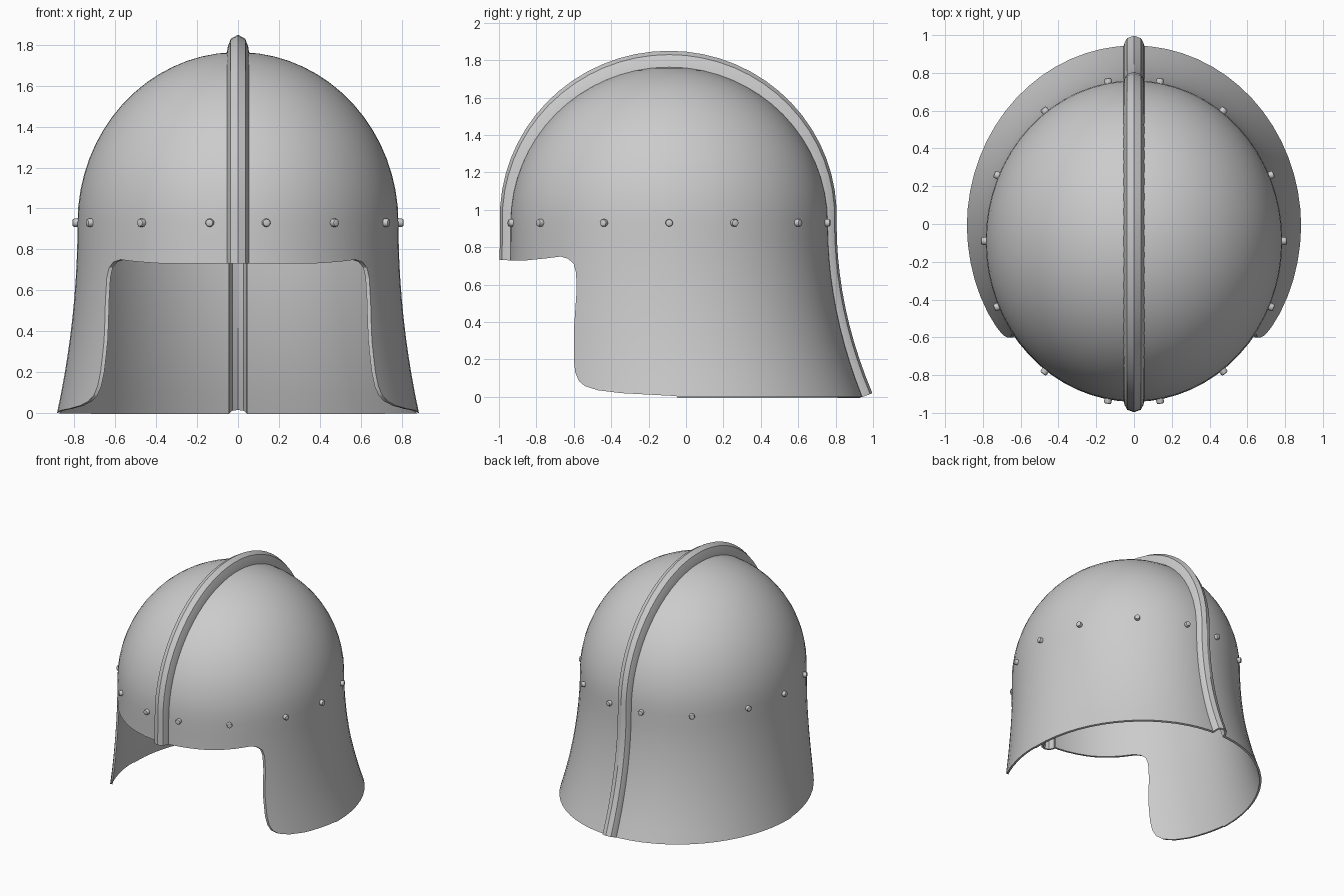
import bpy, bmesh
from math import sin, cos, pi, radians
from mathutils import Vector

if "Cube" in bpy.data.objects:
    bpy.data.objects.remove(bpy.data.objects["Cube"])

RIM_Z = 0.93      # level where the dome meets the flared skirt
SLIT = 0.045      # half width of the gap under the hollow ridge


def ring(z=None, elev=None):
    """Ellipse (z, centre_y, rx, ry) of the shell on the skirt or dome."""
    if elev is not None:
        return RIM_Z + 0.835 * sin(elev), -0.09, 0.785 * cos(elev), 0.85 * cos(elev)
    t = ((RIM_Z - z) / RIM_Z) ** 2
    return z, -0.09 + 0.075 * t, 0.785 + 0.1 * t, 0.85 + 0.11 * t


def make(name, verts, faces):
    me = bpy.data.meshes.new(name)
    me.from_pydata(verts, [], faces)
    ob = bpy.data.objects.new(name, me)
    bpy.context.collection.objects.link(ob)
    return ob


def activate(ob):
    bpy.ops.object.select_all(action='DESELECT')
    ob.select_set(True)
    bpy.context.view_layer.objects.active = ob


def finish(ob, angle=32):
    activate(ob)
    for m in list(ob.modifiers):
        bpy.ops.object.modifier_apply(modifier=m.name)
    bpy.ops.object.shade_smooth_by_angle(angle=radians(angle))


def thicken(ob, t):
    m = ob.modifiers.new("thickness", 'SOLIDIFY')
    m.thickness, m.offset = t, -1


# Shell: flared skirt plus ellipsoid dome
SEG = 64
rings = [ring(z=RIM_Z * i / 10) for i in range(10)]
rings += [ring(elev=radians(88) * i / 16) for i in range(17)]
verts, faces = [], []
for z, cy, rx, ry in rings:
    for k in range(SEG):
        a = 2 * pi * k / SEG
        verts.append((rx * sin(a), cy - ry * cos(a), z))
for r in range(len(rings) - 1):
    for k in range(SEG):
        n = (k + 1) % SEG
        faces.append((r * SEG + k, r * SEG + n, (r + 1) * SEG + n, (r + 1) * SEG + k))
shell = make("helmet_shell", verts, faces)

# Slit along the middle, covered by the ridge
bm = bmesh.new()
bm.from_mesh(shell.data)
for x in (SLIT, -SLIT):
    bmesh.ops.bisect_plane(bm, geom=bm.verts[:] + bm.edges[:] + bm.faces[:],
                           plane_co=(x, 0, 0), plane_no=(1, 0, 0))
inner = [f for f in bm.faces if abs(f.calc_center_median().x) < SLIT - 1e-4]
bmesh.ops.delete(bm, geom=inner, context='FACES')
bm.to_mesh(shell.data)
bm.free()
thicken(shell, 0.015)

# Face opening: side outline extruded across x
outline = [(-1.3, 0.73), (-0.85, 0.73), (-0.75, 0.74), (-0.67, 0.75), (-0.63, 0.738),
           (-0.6, 0.71), (-0.587, 0.66), (-0.586, 0.55), (-0.6, 0.35), (-0.6, 0.2),
           (-0.592, 0.13), (-0.573, 0.085), (-0.54, 0.057), (-0.47, 0.035),
           (-0.35, 0.02), (-0.05, 0.004), (0.0, -0.2), (-1.3, -0.2)]
n = len(outline)
cutter = make("opening_cutter", [(x, y, z) for x in (-1.2, 1.2) for y, z in outline],
              [tuple(range(n)), tuple(range(2 * n - 1, n - 1, -1))]
              + [(i, i + n, (i + 1) % n + n, (i + 1) % n) for i in range(n)])
bm = bmesh.new()
bm.from_mesh(cutter.data)
bmesh.ops.recalc_face_normals(bm, faces=bm.faces[:])
bm.to_mesh(cutter.data)
bm.free()
cutter.hide_render = True
m = shell.modifiers.new("opening", 'BOOLEAN')
m.operation, m.solver, m.object = 'DIFFERENCE', 'EXACT', cutter
finish(shell)
bpy.data.objects.remove(cutter)

# Ridge: hollow crest swept from brow over the top to the neck
path = []                                   # (y, z, height)
for i in range(4):
    z, cy, rx, ry = ring(z=0.73 + 0.05 * i)
    path.append((cy - ry, z, 0.055))
for i in range(33):
    e = pi * i / 32
    base = 0.055 if i < 16 else 0.045
    path.append((-0.09 - 0.85 * cos(e), RIM_Z + 0.835 * sin(e),
                 base + (0.085 - base) * sin(e)))
for i in range(1, 11):
    z, cy, rx, ry = ring(z=RIM_Z * (1 - i / 10))
    path.append((cy + ry, z, 0.045 + 0.01 * (i / 10) ** 2))
section = [(0.055, -0.08), (0.05, 0.3), (0.036, 0.76), (0, 1),
           (-0.036, 0.76), (-0.05, 0.3), (-0.055, -0.08)]
verts, faces = [], []
S = len(section)
for i, (y, z, h) in enumerate(path):
    a, b = path[max(i - 1, 0)], path[min(i + 1, len(path) - 1)]
    d = Vector((b[0] - a[0], b[1] - a[1])).normalized()
    verts += [(x, y - d.y * h * f, z + d.x * h * f) for x, f in section]
for i in range(len(path) - 1):
    for j in range(S - 1):
        faces.append((i * S + j, (i + 1) * S + j, (i + 1) * S + j + 1, i * S + j + 1))
ridge = make("crest_ridge", verts, faces)
thicken(ridge, 0.014)
finish(ridge, 25)

# Rivets: ring of small rounded studs around the dome base
for side in (1, -1):
    for k, deg in enumerate((10, 36.5, 66, 90, 114, 143.5, 170)):
        a = radians(deg)
        pos = Vector((side * 0.785 * sin(a), -0.09 - 0.85 * cos(a), RIM_Z))
        out = Vector((side * sin(a) / 0.785, -cos(a) / 0.85, 0)).normalized()
        bm = bmesh.new()
        bmesh.ops.create_cone(bm, cap_ends=True, segments=12, radius1=0.02,
                              radius2=0.02, depth=0.037)
        top = [e for e in bm.edges if all(v.co.z > 0 for v in e.verts)]
        bmesh.ops.bevel(bm, geom=top, offset=0.008, segments=2, profile=0.5,
                        affect='EDGES')
        rivet = make(f"rivet_{'right' if side > 0 else 'left'}_{k + 1}", [], [])
        bm.to_mesh(rivet.data)
        bm.free()
        rivet.location = pos + out * 0.0065
        rivet.rotation_euler = out.to_track_quat('Z', 'Y').to_euler()
        finish(rivet, 40)
